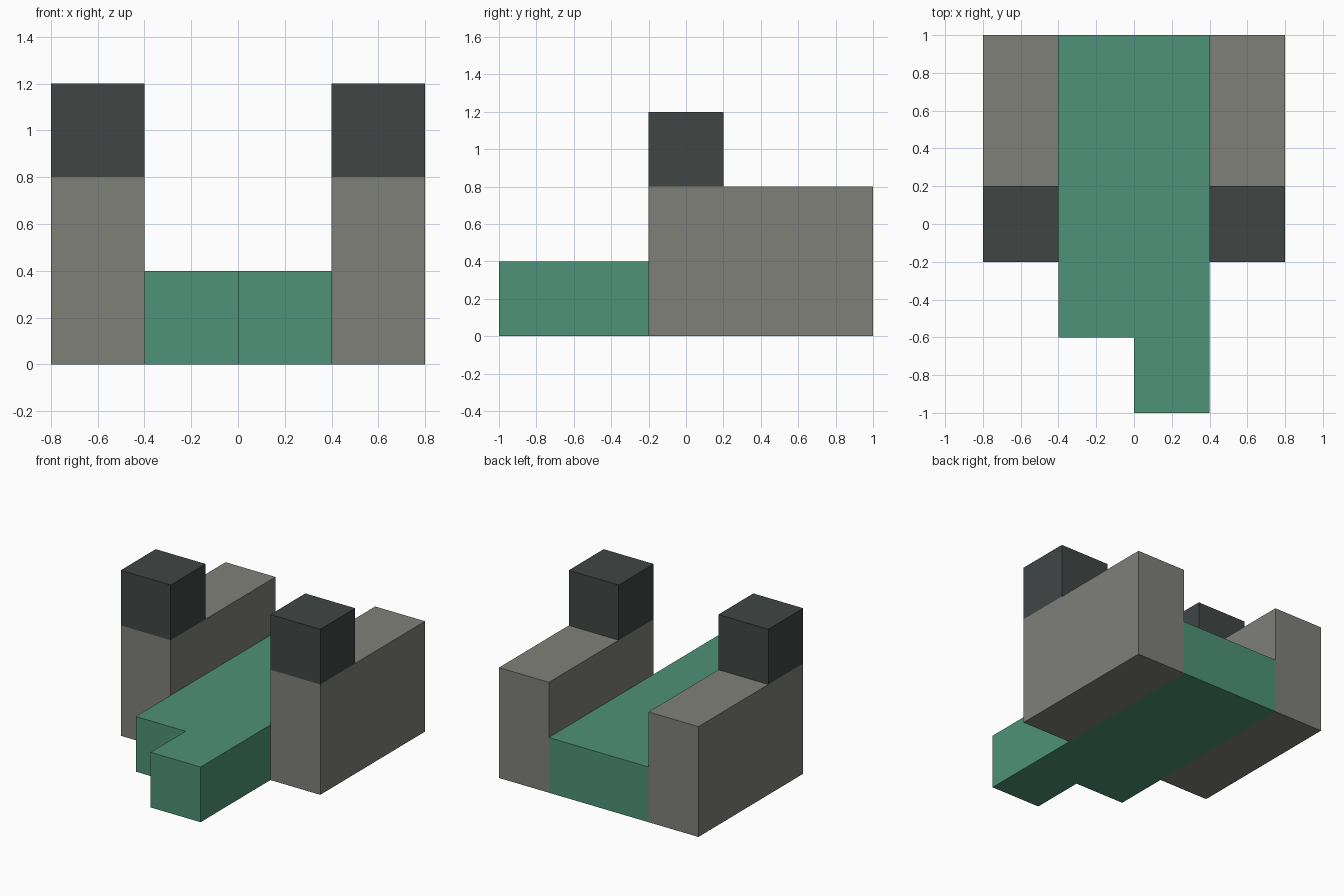
import bpy
import bmesh

cube = bpy.data.objects.get("Cube")
if cube:
    bpy.data.objects.remove(cube, do_unlink=True)


def material(name, rgb):
    mat = bpy.data.materials.new(name)
    mat.use_nodes = True
    mat.diffuse_color = (*rgb, 1)
    mat.node_tree.nodes["Principled BSDF"].inputs["Base Color"].default_value = (*rgb, 1)
    return mat


def prism(name, outline, bottom, top, mat):
    """Extrude a flat outline straight up from bottom to top."""
    bm = bmesh.new()
    base = bm.faces.new([bm.verts.new((x, y, bottom)) for x, y in outline])
    result = bmesh.ops.extrude_face_region(bm, geom=[base], use_keep_orig=True)
    verts = [v for v in result["geom"] if isinstance(v, bmesh.types.BMVert)]
    bmesh.ops.translate(bm, verts=verts, vec=(0, 0, top - bottom))
    bmesh.ops.recalc_face_normals(bm, faces=bm.faces)
    mesh = bpy.data.meshes.new(name)
    bm.to_mesh(mesh)
    bm.free()
    mesh.materials.append(mat)
    obj = bpy.data.objects.new(name, mesh)
    bpy.context.collection.objects.link(obj)
    return obj


def rectangle(x0, x1, y0, y1):
    return [(x0, y0), (x1, y0), (x1, y1), (x0, y1)]


green = material("green", (0.076, 0.287, 0.188))
grey = material("warm grey", (0.212, 0.216, 0.191))
dark = material("dark slate", (0.051, 0.061, 0.060))

# Central deck with a stepped front edge
deck_outline = [(-0.4, -0.6), (0, -0.6), (0, -1), (0.4, -1), (0.4, 1), (-0.4, 1)]
prism("deck", deck_outline, 0, 0.4, green)

# Side walls, each with a block on its front end
for side, x0 in (("right", -0.8), ("left", 0.4)):
    x1 = x0 + 0.4
    prism(side + "_wall", rectangle(x0, x1, -0.2, 1), 0, 0.8, grey)
    prism(side + "_tower_block", rectangle(x0, x1, -0.2, 0.2), 0.8, 1.2, dark)
